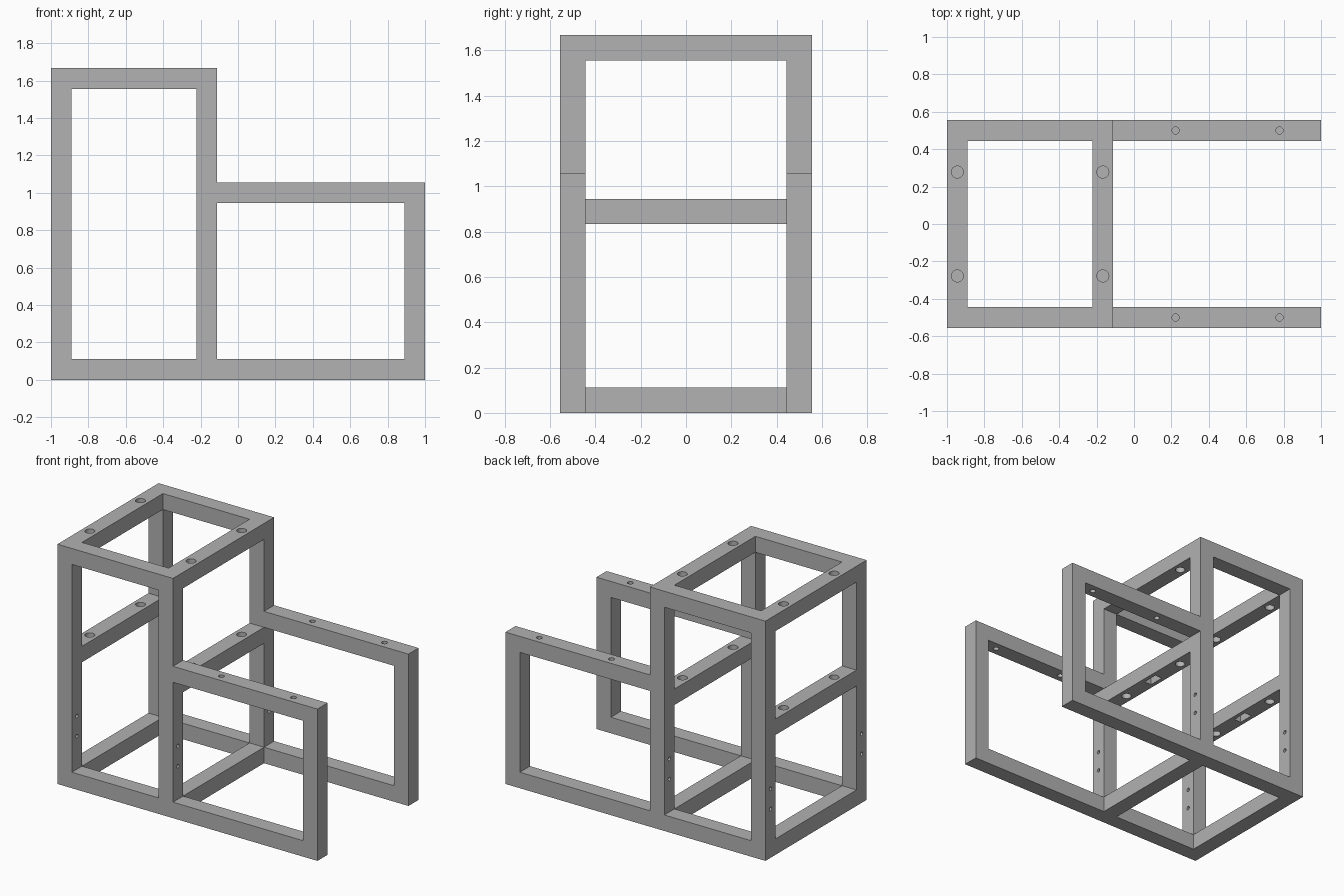
import bpy
import bmesh
from mathutils import Matrix, Vector

if "Cube" in bpy.data.objects:
    bpy.data.objects.remove(bpy.data.objects["Cube"])

T = 1 / 9                      # bar thickness
H = T / 2
Y = 0.5                        # centre line of the side frames
BACK, MID, FRONT = -1 + H, -1 / 6, 1 - H   # post centre lines in x
TALL, LOW, SHELF = 5 / 3 - H, 19 / 18 - H, 8 / 9

grey = bpy.data.materials.new("grey")
grey.diffuse_color = (0.445, 0.445, 0.445, 1)
grey.use_nodes = True
grey.node_tree.nodes["Principled BSDF"].inputs["Base Color"].default_value = grey.diffuse_color


def add_box(bm, lo, hi):
    lo, hi = Vector(lo), Vector(hi)
    m = Matrix.Translation((lo + hi) / 2) @ Matrix.Diagonal((*(hi - lo), 1))
    bmesh.ops.create_cube(bm, size=1, matrix=m)


def add_bar(bm, a, b):
    """Square bar whose centre line runs from a to b, with half a bar added at each end."""
    add_box(bm, [min(p, q) - H for p, q in zip(a, b)],
            [max(p, q) + H for p, q in zip(a, b)])


def add_drill(bm, centre, radius, axis, sides=24):
    m = Matrix.Translation(centre)
    if axis == 'X':
        m = m @ Matrix.Rotation(1.5707963, 4, 'Y')
    bmesh.ops.create_cone(bm, cap_ends=True, segments=sides, radius1=radius,
                          radius2=radius, depth=2 * T, matrix=m)


def make_object(name, bm):
    mesh = bpy.data.meshes.new(name)
    bm.to_mesh(mesh)
    bm.free()
    mesh.materials.append(grey)
    ob = bpy.data.objects.new(name, mesh)
    bpy.context.collection.objects.link(ob)
    return ob


# Bars
bars = bmesh.new()
for y in (-Y, Y):
    add_bar(bars, (BACK, y, H), (FRONT, y, H))          # floor rail
    add_bar(bars, (BACK, y, H), (BACK, y, TALL))        # tall posts
    add_bar(bars, (MID, y, H), (MID, y, TALL))
    add_bar(bars, (BACK, y, TALL), (MID, y, TALL))      # top rail
    add_bar(bars, (FRONT, y, H), (FRONT, y, LOW))       # short post
    add_bar(bars, (MID, y, LOW), (FRONT, y, LOW))       # low rail
for x in (BACK, MID):
    for z in (H, SHELF, TALL):                          # cross bars
        add_bar(bars, (x, -Y, z), (x, Y, z))
frame = make_object("frame", bars)

# Bolt holes and pockets
cuts = bmesh.new()
for y in (-1, 1):
    for x in (BACK, MID):
        for z in (SHELF, TALL):                         # cross bar holes
            add_drill(cuts, (x, y * 5 / 18, z), 0.032, 'Z')
        for z in (0.34, 0.48):                          # post holes
            add_drill(cuts, (x, y * Y, z), 0.013, 'X', 16)
    for x in (2 / 9, 7 / 9):                            # low rail holes
        add_drill(cuts, (x, y * Y, LOW), 0.019, 'Z')
for x in (BACK, MID):                                   # pockets under the shelf bars
    add_box(cuts, (x - 0.028, -0.055, SHELF - T), (x + 0.028, 0.055, SHELF))
cutter = make_object("hole_cutter", cuts)
cutter.hide_render = True
cutter.hide_set(True)

# Fuse the bars and drill them in one step
mod = frame.modifiers.new("drill", 'BOOLEAN')
mod.operation = 'DIFFERENCE'
mod.solver = 'EXACT'
mod.use_self = True
mod.object = cutter
bpy.context.view_layer.objects.active = frame
frame.select_set(True)
bpy.ops.object.modifier_apply(modifier=mod.name)
bpy.data.objects.remove(cutter)

# Merge flat areas, then keep only the hole walls smooth
bm = bmesh.new()
bm.from_mesh(frame.data)
bmesh.ops.remove_doubles(bm, verts=bm.verts, dist=1e-5)
bmesh.ops.dissolve_limit(bm, angle_limit=0.02, verts=bm.verts, edges=bm.edges)
bm.to_mesh(frame.data)
bm.free()
bpy.ops.object.shade_smooth_by_angle(angle=0.6)
